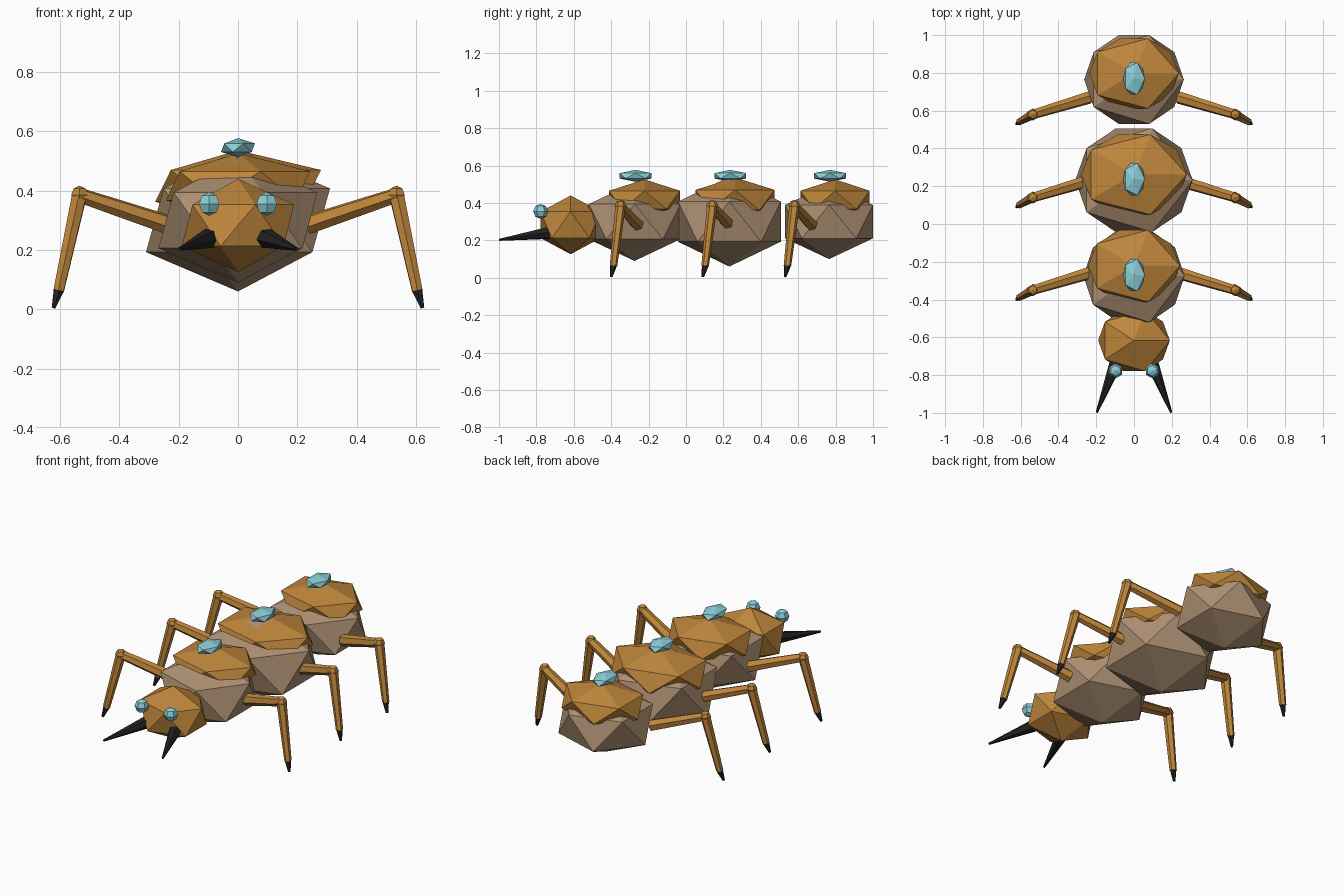
import bpy, bmesh
from mathutils import Vector, Matrix

cube = bpy.data.objects.get("Cube")
if cube:
    bpy.data.objects.remove(cube, do_unlink=True)


def material(name, rgb):
    mat = bpy.data.materials.new(name)
    mat.use_nodes = True
    mat.diffuse_color = (*rgb, 1)
    for node in mat.node_tree.nodes:
        if node.type == 'BSDF_PRINCIPLED':
            node.inputs["Base Color"].default_value = (*rgb, 1)
    return mat


ORANGE = material("amber_shell", (0.52, 0.24, 0.045))
BROWN = material("dusty_brown", (0.42, 0.28, 0.17))
CYAN = material("pale_cyan", (0.26, 0.62, 0.68))
BLACK = material("black_claw", (0.016, 0.016, 0.017))


def finish(name, bm, mat):
    mesh = bpy.data.meshes.new(name)
    bm.to_mesh(mesh)
    bm.free()
    mesh.materials.append(mat)
    obj = bpy.data.objects.new(name, mesh)
    bpy.context.collection.objects.link(obj)
    return obj


def ico(name, centre, scale, mat):
    """Twenty-sided faceted ball."""
    bm = bmesh.new()
    bmesh.ops.create_icosphere(bm, subdivisions=1, radius=1)
    bmesh.ops.transform(bm, matrix=Matrix.LocRotScale(Vector(centre), None, Vector(scale)), verts=bm.verts)
    return finish(name, bm, mat)


def ball(name, centre, radius, mat):
    """Six-sided low-poly ball."""
    bm = bmesh.new()
    bmesh.ops.create_uvsphere(bm, u_segments=6, v_segments=4, radius=radius)
    bmesh.ops.translate(bm, vec=centre, verts=bm.verts)
    return finish(name, bm, mat)


def rod(name, start, end, r1, r2, mat):
    """Tapered six-sided rod between two points."""
    start, end = Vector(start), Vector(end)
    axis = end - start
    bm = bmesh.new()
    bmesh.ops.create_cone(bm, cap_ends=True, segments=6, radius1=r1, radius2=r2, depth=axis.length)
    turn = Vector((0, 0, 1)).rotation_difference(axis).to_matrix().to_4x4()
    bmesh.ops.transform(bm, matrix=Matrix.Translation((start + end) / 2) @ turn, verts=bm.verts)
    return finish(name, bm, mat)


# Body segments: name, body y, body scale, shell y, shell scale, foot y
segments = [
    ("front", -0.275, (0.30, 0.288, 0.21), -0.222, (0.272, 0.223, 0.11), -0.40),
    ("middle", 0.232, (0.347, 0.323, 0.24), 0.262, (0.313, 0.249, 0.12), 0.09),
    ("rear", 0.765, (0.295, 0.276, 0.20), 0.797, (0.266, 0.217, 0.11), 0.53),
]
for name, y, size, shell_y, shell_size, foot_y in segments:
    ico(name + "_body", (0, y, 0.30), size, BROWN)
    ico(name + "_shell", (0, shell_y, 0.416), shell_size, ORANGE)
    ico(name + "_gem", (0, y + 0.005, 0.545), (0.064, 0.10, 0.032), CYAN)

    # A pair of jointed legs
    for side, s in (("left", 1), ("right", -1)):
        leg = f"{name}_{side}_"
        hip = (s * 0.235, foot_y + 0.14, 0.285)
        knee = (s * 0.535, foot_y + 0.05, 0.385)
        ankle = (s * 0.605, foot_y + 0.012, 0.062)
        toe = (s * 0.622, foot_y, 0.005)
        rod(leg + "upper_leg", hip, knee, 0.034, 0.026, ORANGE)
        ball(leg + "knee", knee, 0.032, ORANGE)
        rod(leg + "lower_leg", knee, ankle, 0.028, 0.02, ORANGE)
        rod(leg + "claw", ankle, toe, 0.018, 0.007, BLACK)

# Head with eyes and jaws
ico("head", (0, -0.617, 0.283), (0.212, 0.19, 0.157), ORANGE)
for side, s in (("left", 1), ("right", -1)):
    ball(side + "_eye", (s * 0.097, -0.777, 0.355), 0.04, CYAN)
    rod(side + "_jaw", (s * 0.095, -0.735, 0.24), (s * 0.197, -0.998, 0.203), 0.035, 0.006, BLACK)
